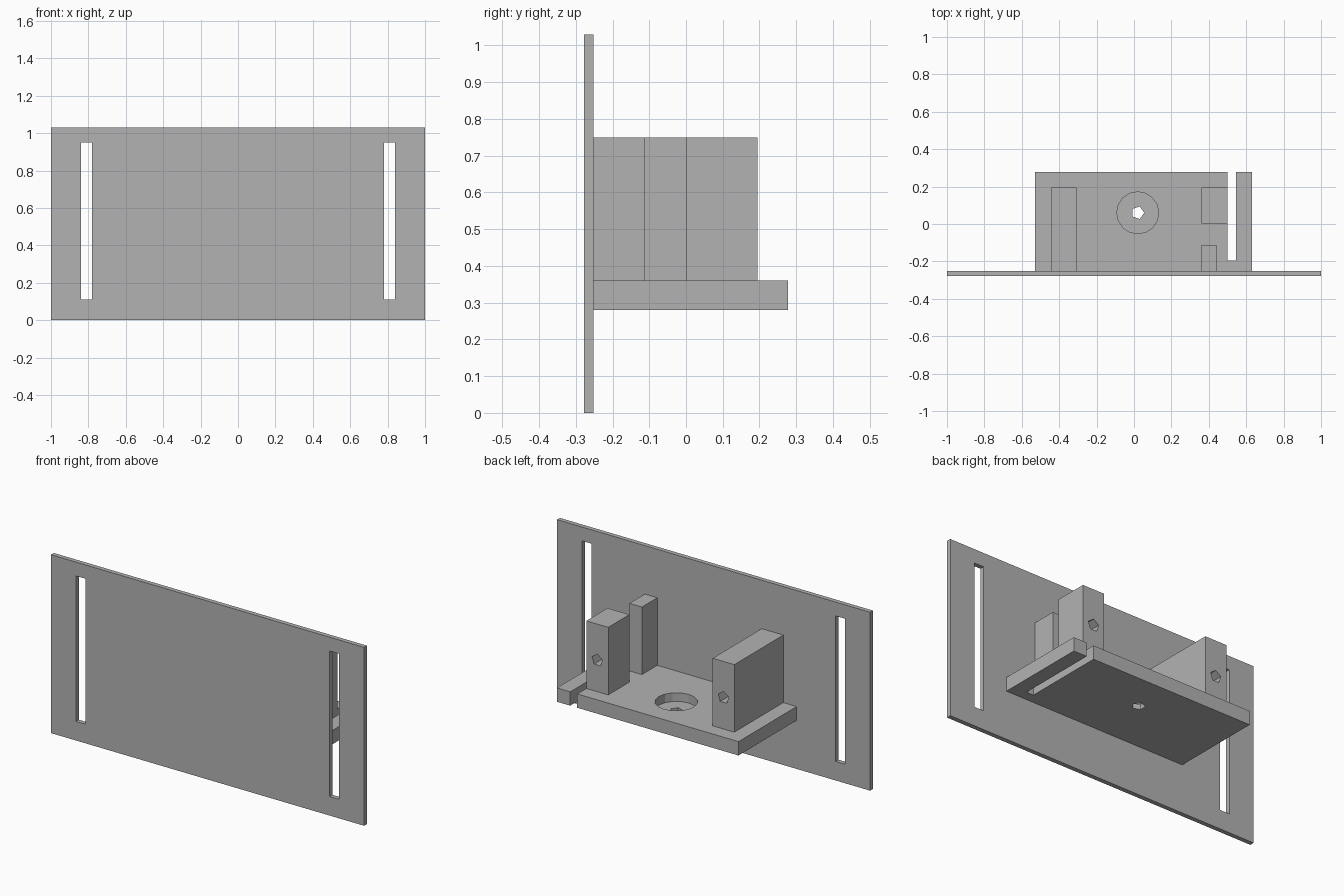
import bpy, bmesh, math
from mathutils import Vector

cube = bpy.data.objects.get("Cube")
if cube:
    bpy.data.objects.remove(cube, do_unlink=True)

grey = bpy.data.materials.new("mid_grey")
grey.use_nodes = True
GREY = (0.45, 0.45, 0.45, 1)
grey.diffuse_color = GREY
grey.node_tree.nodes["Principled BSDF"].inputs["Base Color"].default_value = GREY


def finish(name, bm):
    bmesh.ops.recalc_face_normals(bm, faces=bm.faces)
    mesh = bpy.data.meshes.new(name)
    bm.to_mesh(mesh)
    bm.free()
    mesh.materials.append(grey)
    obj = bpy.data.objects.new(name, mesh)
    bpy.context.collection.objects.link(obj)
    return obj


def box(name, x, y, z):
    """Box given by its (min, max) range on each axis."""
    bm = bmesh.new()
    bmesh.ops.create_cube(bm, size=1)
    for v in bm.verts:
        v.co = [r[0] if c < 0 else r[1] for c, r in zip(v.co, (x, y, z))]
    return finish(name, bm)


def prism(name, start, travel, u, w, radius, sides):
    """Regular prism; u points at the first corner, u and w span the profile."""
    bm = bmesh.new()
    start, u, w = Vector(start), Vector(u), Vector(w)
    ring = []
    for i in range(sides):
        a = math.tau * i / sides
        ring.append(bm.verts.new(start + radius * (math.cos(a) * u + math.sin(a) * w)))
    face = bm.faces.new(ring)
    ext = bmesh.ops.extrude_face_region(bm, geom=[face], use_keep_orig=True)
    verts = [g for g in ext["geom"] if isinstance(g, bmesh.types.BMVert)]
    bmesh.ops.translate(bm, verts=verts, vec=travel)
    return finish(name, bm)


def cut(obj, *cutters):
    bpy.context.view_layer.objects.active = obj
    for c in cutters:
        mod = obj.modifiers.new("cut", 'BOOLEAN')
        mod.operation = 'DIFFERENCE'
        mod.solver = 'EXACT'
        mod.object = c
        bpy.ops.object.modifier_apply(modifier=mod.name)
        bpy.data.objects.remove(c, do_unlink=True)


X, Y, Z = (1, 0, 0), (0, 1, 0), (0, 0, 1)
PLATE_BACK = -0.252
SHELF_TOP, BLOCK_TOP = 0.36, 0.75
BLOCK_BACK = 0.195

# Front plate with two tall mounting slots
plate = box("front_plate", (-1, 1), (-0.278, PLATE_BACK), (0, 1.03))
cut(plate, *[box("slot_cutter", (s * 0.81 - 0.03, s * 0.81 + 0.03), (-0.4, 0), (0.11, 0.95))
             for s in (-1, 1)])

# Shelf with an open slot, a round recess and a small through hole
shelf = box("shelf", (-0.53, 0.63), (PLATE_BACK, 0.278), (0.28, SHELF_TOP))
cut(shelf,
    box("shelf_slot_cutter", (0.5, 0.545), (-0.195, 0.4), (0.2, 0.5)),
    prism("recess_cutter", (0.02, 0.06, 0.31), (0, 0, 0.2), X, Y, 0.112, 16),
    prism("hole_cutter", (0.02, 0.06, 0.2), (0, 0, 0.15), X, Y, 0.035, 5))

# Upright blocks, each with a screw hole from the back
for name, x, front in (("right_block", (-0.445, -0.307), PLATE_BACK),
                       ("left_block", (0.36, 0.5), 0.002)):
    block = box(name, x, (front, BLOCK_BACK), (SHELF_TOP, BLOCK_TOP))
    cut(block, prism("screw_cutter", (sum(x) / 2, -0.05, 0.542), (0, 0.4, 0), Z, X, 0.035, 5))

# Small stop block against the plate
box("stop_block", (0.36, 0.44), (PLATE_BACK, -0.112), (SHELF_TOP, BLOCK_TOP))
